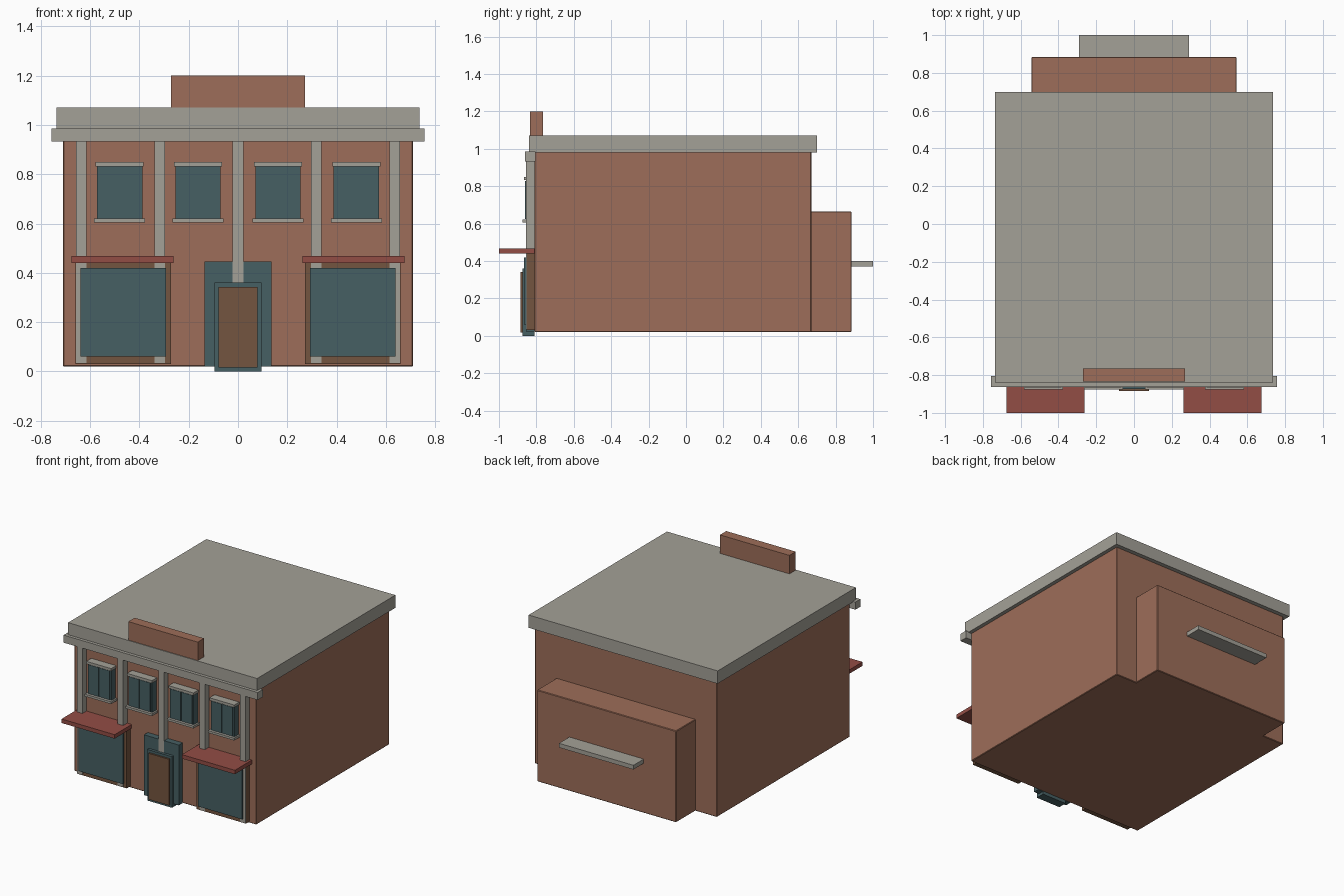
import bpy

default = bpy.data.objects.get("Cube")
if default:
    bpy.data.objects.remove(default, do_unlink=True)


def material(name, r, g, b):
    m = bpy.data.materials.new(name)
    m.use_nodes = True
    m.diffuse_color = (r, g, b, 1)
    m.node_tree.nodes["Principled BSDF"].inputs["Base Color"].default_value = (r, g, b, 1)
    return m


brick = material("brick", 0.34, 0.155, 0.1)
stone = material("stone", 0.37, 0.355, 0.31)
teal = material("teal_glass", 0.062, 0.115, 0.125)
wood = material("brown_wood", 0.175, 0.09, 0.05)
red = material("red_awning", 0.29, 0.075, 0.06)


def box(name, mat, x, y, z, bevel=0):
    """Box spanning the (low, high) pairs x, y and z."""
    bpy.ops.mesh.primitive_cube_add(size=1, location=[sum(p) / 2 for p in (x, y, z)])
    o = bpy.context.object
    o.name = name
    o.scale = [p[1] - p[0] for p in (x, y, z)]
    bpy.ops.object.transform_apply(location=False, rotation=False, scale=True)
    o.data.materials.append(mat)
    if bevel:
        b = o.modifiers.new("soft_edge", "BEVEL")
        b.width = bevel
        b.segments = 1
    return o


def wide(half, centre=0):
    return (centre - half, centre + half)


wall = -0.81

# Main masses
box("main_building", brick, wide(0.71), (wall, 0.67), (0.02, 0.985), 0.004)
box("rear_extension", brick, wide(0.543), (0.66, 0.885), (0.02, 0.665), 0.004)
box("rear_canopy", stone, wide(0.29), (0.88, 1.0), (0.37, 0.4))

# Roof, cornice and parapet
box("roof_slab", stone, wide(0.737), (-0.84, 0.7), (0.98, 1.07))
box("front_cornice", stone, wide(0.757), (-0.862, -0.805), (0.932, 0.985))
box("parapet_panel", brick, wide(0.271), (-0.835, -0.765), (1.065, 1.2))

# Pilasters
for i in range(-2, 3):
    box("pilaster", stone, wide(0.0215, i * 0.318), (-0.855, wall), (0.035, 0.935))

# Upper windows with lintels and sills
for cx in (-0.48, -0.162, 0.162, 0.48):
    box("window_frame", teal, wide(0.092, cx), (-0.856, wall), (0.62, 0.832))
    for side in (-1, 1):
        box("window_pane", teal, wide(0.038, cx + side * 0.043), (-0.862, -0.85), (0.625, 0.828))
    box("window_lintel", stone, wide(0.097, cx), (-0.866, wall), (0.832, 0.85))
    box("window_sill", stone, wide(0.103, cx), (-0.875, wall), (0.605, 0.621))

# Shop fronts with awnings
for s in (-1, 1):
    cx = s * 0.465
    box("shop_surround", wood, wide(0.193, cx), (-0.851, wall), (0.03, 0.445))
    box("shop_window", teal, wide(0.173, cx), (-0.865, wall), (0.06, 0.42))
    box("shop_awning", red, wide(0.207, s * 0.469), (-1.0, wall), (0.44, 0.468))

# Entrance
box("entrance_panel", teal, wide(0.136), (-0.853, wall), (0.02, 0.445))
box("door_frame", teal, wide(0.096), (-0.873, wall), (0.0, 0.36))
box("door", wood, wide(0.08), (-0.885, -0.86), (0.017, 0.342))
